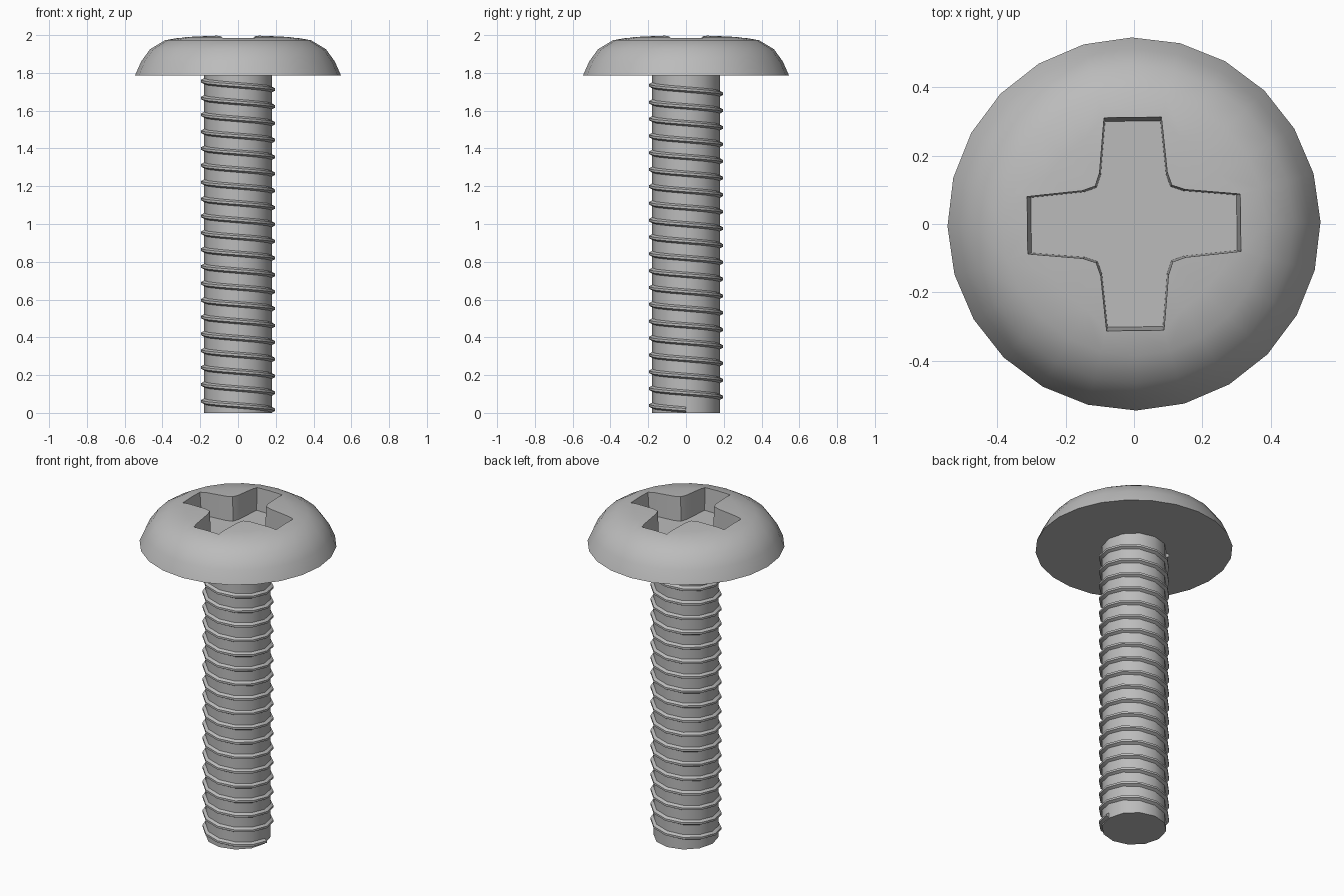
import bpy, bmesh, math
from mathutils import Matrix, Vector

if "Cube" in bpy.data.objects:
    bpy.data.objects.remove(bpy.data.objects["Cube"])

steel = bpy.data.materials.new("grey_steel")
steel.diffuse_color = (0.5, 0.5, 0.5, 1)
steel.use_nodes = True
steel.node_tree.nodes["Principled BSDF"].inputs["Base Color"].default_value = steel.diffuse_color
TURN = math.radians(0.7)      # slight twist of head and recess
HEAD_Z = 1.785                # underside of the head


def make(name, bm):
    bmesh.ops.recalc_face_normals(bm, faces=bm.faces)
    me = bpy.data.meshes.new(name)
    bm.to_mesh(me)
    bm.free()
    me.materials.append(steel)
    ob = bpy.data.objects.new(name, me)
    bpy.context.collection.objects.link(ob)
    return ob


def loft(name, rings):
    """Closed solid through a stack of equal-length rings."""
    bm = bmesh.new()
    rows = [[bm.verts.new(p) for p in r] for r in rings]
    n = len(rows[0])
    for a, b in zip(rows, rows[1:]):
        for i in range(n):
            j = (i + 1) % n
            bm.faces.new((a[i], a[j], b[j], b[i]))
    bm.faces.new(rows[0][::-1])
    bm.faces.new(rows[-1])
    return make(name, bm)


def circle(r, z, n, turn=0.0):
    return [(r * math.cos(turn + math.tau * i / n),
             r * math.sin(turn + math.tau * i / n), z) for i in range(n)]


def smooth(ob, angle):
    bpy.ops.object.select_all(action='DESELECT')
    ob.select_set(True)
    bpy.context.view_layer.objects.active = ob
    bpy.ops.object.shade_smooth_by_angle(angle=math.radians(angle))


# Domed head
profile = [(.546, HEAD_Z), (.513, 1.86), (.466, 1.925),
           (.386, 1.973), (.286, 1.99), (.10, 2.0)]
head = loft("head", [circle(r, z, 24, TURN) for r, z in profile])

# Cross-shaped tapered cutter for the drive recess
arm = [(.312, -.084), (.312, .084), (.15, .099), (.112, .112), (.099, .15)]
cross = []
for k in range(4):
    rot = Matrix.Rotation(TURN + k * math.pi / 2, 3, 'Z')
    cross += [rot @ Vector((x, y, 0)) for x, y in arm]
cutter = loft("recess_cutter", [[(p.x * s, p.y * s, z) for p in cross]
                                for s, z in ((.965, 1.85), (1.03, 2.1))])
cutter.hide_render = True
cutter.hide_set(True)

cut = head.modifiers.new("recess", 'BOOLEAN')
cut.operation = 'DIFFERENCE'
cut.solver = 'EXACT'
cut.object = cutter
bpy.context.view_layer.update()
head.data = bpy.data.meshes.new_from_object(
    head.evaluated_get(bpy.context.evaluated_depsgraph_get()))
head.modifiers.clear()
smooth(head, 30)

# Twelve-sided shaft
shaft = loft("shaft", [circle(.18, 0, 12), circle(.18, HEAD_Z, 12)])
smooth(shaft, 35)

# Helical thread ridge
PITCH, SIDES = 0.0892, 12
ridge = [(.176, -.017), (.197, -.006), (.197, .006), (.176, .017)]
steps = int((HEAD_Z - .034) / PITCH * SIDES)
rings = []
for i in range(steps + 1):
    a = -math.tau * i / SIDES
    z = .017 + PITCH * i / SIDES
    rings.append([(r * math.cos(a), r * math.sin(a), z + dz) for r, dz in ridge])
thread = loft("thread", rings)
smooth(thread, 35)
